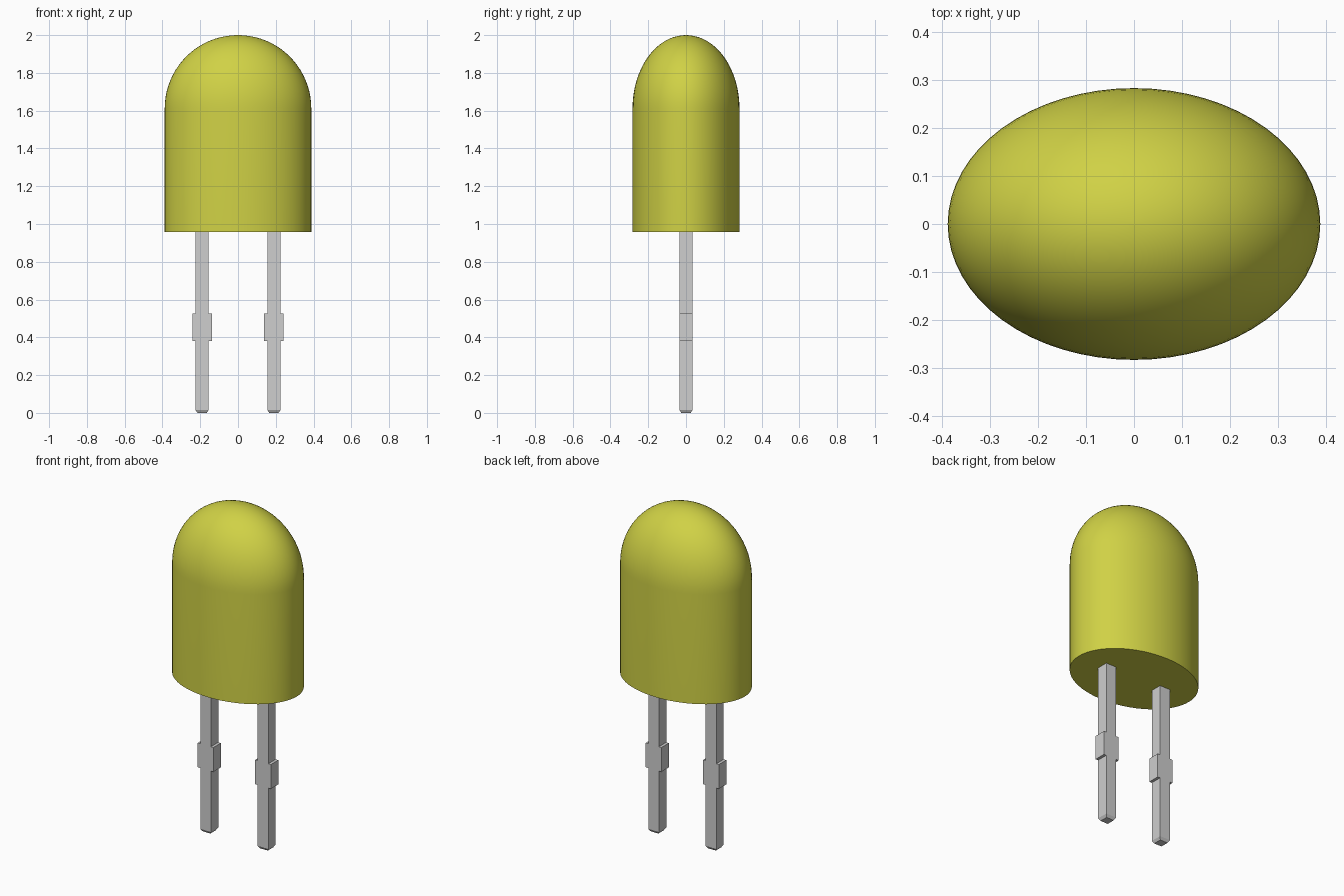
import bpy, bmesh, math

old = bpy.data.objects.get("Cube")
if old:
    bpy.data.objects.remove(old, do_unlink=True)


def material(name, colour):
    mat = bpy.data.materials.new(name)
    mat.use_nodes = True
    mat.diffuse_color = colour
    mat.node_tree.nodes["Principled BSDF"].inputs["Base Color"].default_value = colour
    return mat


def loft(name, sections, mat):
    """Skin a stack of equal-length rings and cap both ends."""
    bm = bmesh.new()
    rings = [[bm.verts.new(p) for p in ring] for ring in sections]
    count = len(rings[0])
    for low, high in zip(rings, rings[1:]):
        for i in range(count):
            j = (i + 1) % count
            bm.faces.new((low[i], low[j], high[j], high[i]))
    bm.faces.new(rings[0][::-1])
    bm.faces.new(rings[-1])
    bmesh.ops.remove_doubles(bm, verts=bm.verts, dist=1e-5)
    bmesh.ops.recalc_face_normals(bm, faces=bm.faces)
    mesh = bpy.data.meshes.new(name)
    bm.to_mesh(mesh)
    bm.free()
    mesh.materials.append(mat)
    obj = bpy.data.objects.new(name, mesh)
    bpy.context.collection.objects.link(obj)
    return obj


def ellipse(scale, z, sides=64):
    angles = [math.tau * i / sides for i in range(sides)]
    return [(RX * scale * math.cos(a), RY * scale * math.sin(a), z) for a in angles]


def rectangle(x, hx, hy, z):
    return [(x - hx, -hy, z), (x + hx, -hy, z), (x + hx, hy, z), (x - hx, hy, z)]


yellow = material("yellow plastic", (0.63, 0.64, 0.06, 1))
grey = material("grey metal", (0.62, 0.62, 0.62, 1))

# Oval lens: straight wall with a half-ellipsoid dome
RX, RY = 0.388, 0.283
BASE, SHOULDER, TOP = 0.957, 1.612, 2.0
sections = [ellipse(1, BASE)]
STEPS = 20
for i in range(STEPS):
    a = math.pi / 2 * i / STEPS
    sections.append(ellipse(math.cos(a), SHOULDER + (TOP - SHOULDER) * math.sin(a)))
sections.append(ellipse(0.005, TOP))
lens = loft("lens", sections, yellow)
bpy.ops.object.select_all(action="DESELECT")
lens.select_set(True)
bpy.context.view_layer.objects.active = lens
bpy.ops.object.shade_smooth_by_angle(angle=math.radians(35))

# Square leads with a wider stop collar and a chamfered tip
HALF, WIDE = 0.035, 0.052
for side, x in (("left", 0.19), ("right", -0.19)):
    profile = [(HALF - 0.01, HALF - 0.01, 0), (HALF, HALF, 0.016),
               (HALF, HALF, 0.38), (WIDE, HALF, 0.38),
               (WIDE, HALF, 0.525), (HALF, HALF, 0.525), (HALF, HALF, BASE)]
    loft(side + "_lead", [rectangle(x, hx, hy, z) for hx, hy, z in profile], grey)
